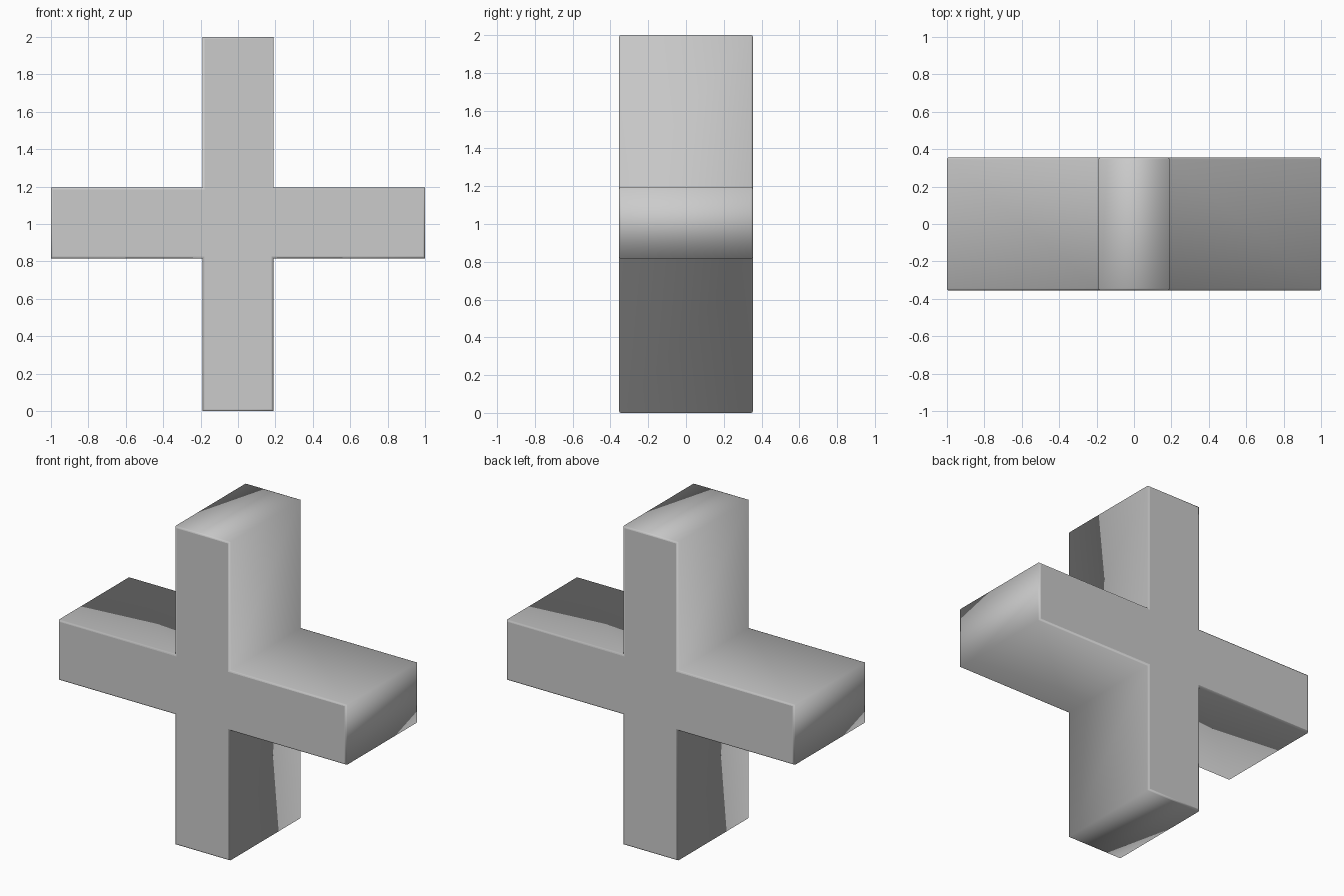
import bpy, bmesh

if "Cube" in bpy.data.objects:
    bpy.data.objects.remove(bpy.data.objects["Cube"])

HALF_DEPTH = 0.355
W = 0.19             # half width of the bars
LOW, HIGH = 0.817, 1.195

# Cross outline in the XZ plane
right = [(W, 0), (W, LOW), (1, LOW), (1, HIGH), (W, HIGH), (W, 2)]
outline = right + [(-x, z) for x, z in reversed(right)]

# Extrude the outline from front to back
bm = bmesh.new()
front = bm.faces.new([bm.verts.new((x, -HALF_DEPTH, z)) for x, z in outline])
ext = bmesh.ops.extrude_face_region(bm, geom=[front], use_keep_orig=True)
moved = [g for g in ext["geom"] if isinstance(g, bmesh.types.BMVert)]
bmesh.ops.translate(bm, verts=moved, vec=(0, 2 * HALF_DEPTH, 0))
bmesh.ops.recalc_face_normals(bm, faces=bm.faces)

# Small rounded rim around the front and back faces
rim = [e for e in bm.edges if abs(e.verts[0].co.y - e.verts[1].co.y) < 1e-5]
bmesh.ops.bevel(bm, geom=rim, offset=0.01, offset_type='OFFSET', segments=2,
                profile=0.5, affect='EDGES', clamp_overlap=True)
bmesh.ops.recalc_face_normals(bm, faces=bm.faces)

# Soft shading round the sides, flat front and back
for f in bm.faces:
    f.smooth = abs(f.normal.y) < 0.99

mesh = bpy.data.meshes.new("cross_block")
bm.to_mesh(mesh)
bm.free()
bpy.context.collection.objects.link(bpy.data.objects.new("cross_block", mesh))
